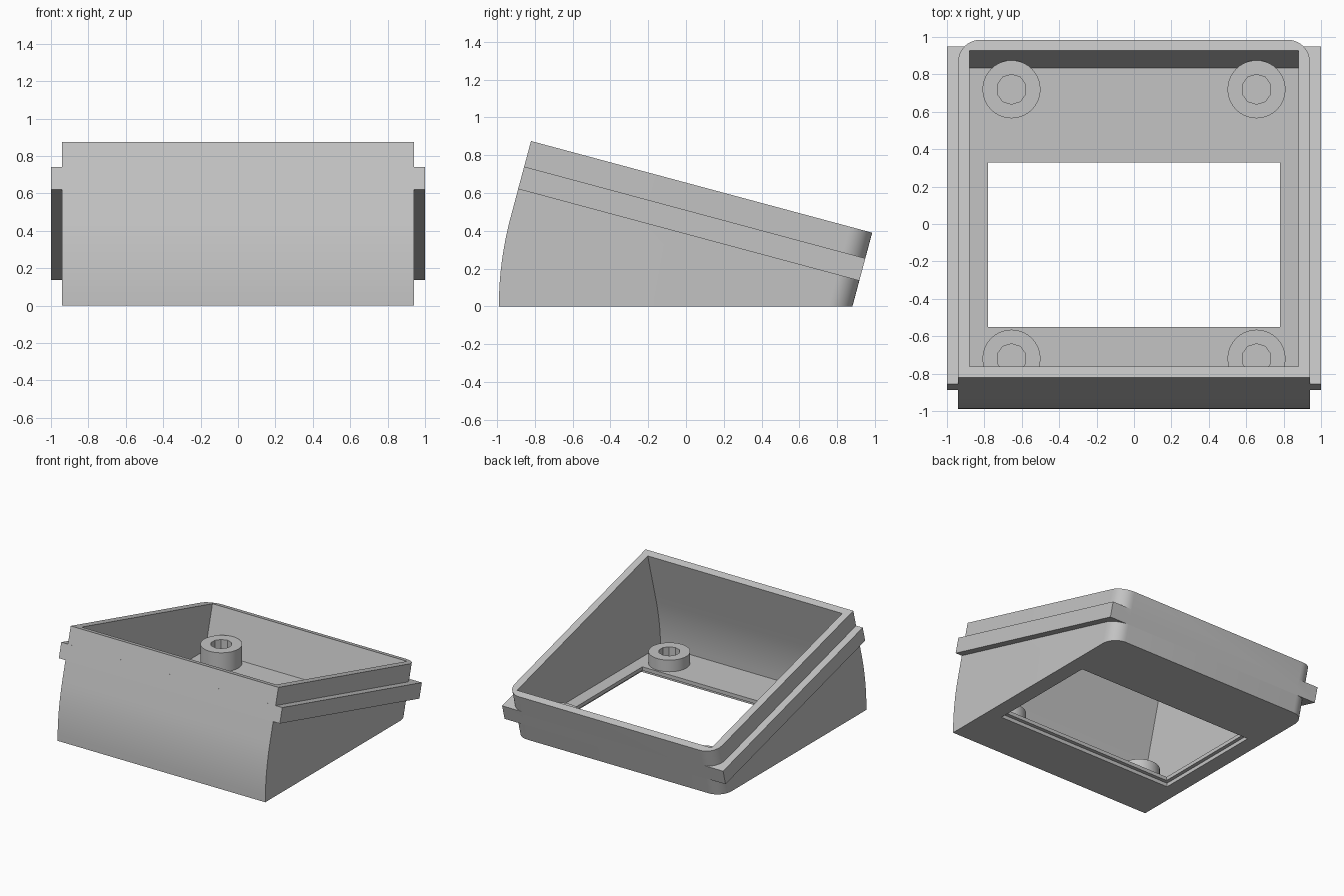
import bpy, bmesh, math
from mathutils import Vector

if "Cube" in bpy.data.objects:
    bpy.data.objects.remove(bpy.data.objects["Cube"])

TILT = math.radians(15)
UP = Vector((math.sin(TILT), math.cos(TILT)))       # square to the sloping rim, in (y, z)
ALONG = Vector((math.cos(TILT), -math.sin(TILT)))   # down the sloping rim, in (y, z)
FRONT_TOP = Vector((-0.82, 0.875))
BACK_TOP = Vector((0.985, 0.39))
HALF, WALL, RADIUS = 0.94, 0.06, 1.82
CENTRE_Y = RADIUS - 0.99

grey = bpy.data.materials.new("plain grey")
grey.use_nodes = True
grey.diffuse_color = (0.55, 0.55, 0.55, 1)
grey.node_tree.nodes["Principled BSDF"].inputs["Base Color"].default_value = grey.diffuse_color


def finish(name, bm):
    bmesh.ops.recalc_face_normals(bm, faces=bm.faces[:])
    mesh = bpy.data.meshes.new(name)
    bm.to_mesh(mesh)
    bm.free()
    mesh.materials.append(grey)
    obj = bpy.data.objects.new(name, mesh)
    bpy.context.collection.objects.link(obj)
    return obj


def prism(name, outline, half, round_back=0):
    """Side outline in (y, z), extruded across x."""
    bm = bmesh.new()
    face = bm.faces.new([bm.verts.new((-half, y, z)) for y, z in outline])
    new = bmesh.ops.extrude_face_region(bm, geom=[face])["geom"]
    bmesh.ops.translate(bm, vec=(2 * half, 0, 0),
                        verts=[v for v in new if isinstance(v, bmesh.types.BMVert)])
    if round_back:
        edges = [e for e in bm.edges if all(v.co.y > 0.8 for v in e.verts)
                 and abs(e.verts[0].co.x - e.verts[1].co.x) < 0.01]
        bmesh.ops.bevel(bm, geom=edges, offset=round_back, segments=10,
                        profile=0.5, affect='EDGES')
    return finish(name, bm)


def box(name, half, y0, y1, z0, z1):
    return prism(name, [(y0, z0), (y1, z0), (y1, z1), (y0, z1)], half)


def cylinder(name, x, y, z0, z1, radius, sides):
    bm = bmesh.new()
    bmesh.ops.create_cone(bm, cap_ends=True, segments=sides, radius1=radius,
                          radius2=radius, depth=z1 - z0)
    bmesh.ops.translate(bm, verts=bm.verts[:], vec=(x, y, (z0 + z1) / 2))
    return finish(name, bm)


def combine(target, tool, operation):
    mod = target.modifiers.new("combine", 'BOOLEAN')
    mod.object, mod.operation, mod.solver = tool, operation, 'EXACT'
    bpy.context.view_layer.objects.active = target
    bpy.ops.object.modifier_apply(modifier=mod.name)
    bpy.data.objects.remove(tool)


def smooth(obj):
    bpy.ops.object.select_all(action='DESELECT')
    obj.select_set(True)
    bpy.context.view_layer.objects.active = obj
    bpy.ops.object.shade_smooth_by_angle(angle=math.radians(25))


def front_curve(radius, z_start):
    start = math.asin(z_start / radius)
    angles = [start + (TILT - start) * i / 8 for i in range(9)]
    return [(CENTRE_Y - radius * math.cos(a), radius * math.sin(a)) for a in angles]


def down_back(point, z):
    """Slide a point down the leaning back wall to height z."""
    return point - UP * ((point.y - z) / UP.y)


# Wedge housing with curved front and rounded back corners
housing = prism("housing", front_curve(RADIUS, 0)
                + [FRONT_TOP, BACK_TOP, down_back(BACK_TOP, 0)], HALF, 0.12)

# Side rails: a sloping slab wider than the housing
rail = [corner - UP * drop for corner, drop in
        ((FRONT_TOP, 0.14), (BACK_TOP, 0.14), (BACK_TOP, 0.263), (FRONT_TOP, 0.263))]
combine(housing, prism("side_rails", rail, 1.0), 'UNION')

# Open cavity
inner_front = FRONT_TOP + ALONG * WALL + UP * 0.1
inner_back = BACK_TOP - ALONG * WALL + UP * 0.1
cavity = prism("cavity", front_curve(RADIUS - WALL, WALL)
               + [inner_front, inner_back, down_back(inner_back, WALL)], HALF - WALL)
combine(housing, cavity, 'DIFFERENCE')

# Window in the floor, with a wider step underneath
combine(housing, box("window", 0.78, -0.55, 0.33, -0.1, 0.1), 'DIFFERENCE')
combine(housing, box("window_step", 0.81, -0.58, 0.36, -0.1, 0.03), 'DIFFERENCE')
smooth(housing)

# Screw bosses
for row, y, top in (("front", -0.72, 0.155), ("back", 0.72, 0.215)):
    for side, x in (("left", 0.655), ("right", -0.655)):
        boss = cylinder(f"{row}_{side}_boss", x, y, 0.045, top, 0.155, 40)
        combine(boss, cylinder("screw_hole", x, y, WALL + 0.002, 0.4, 0.08, 10), 'DIFFERENCE')
        smooth(boss)
